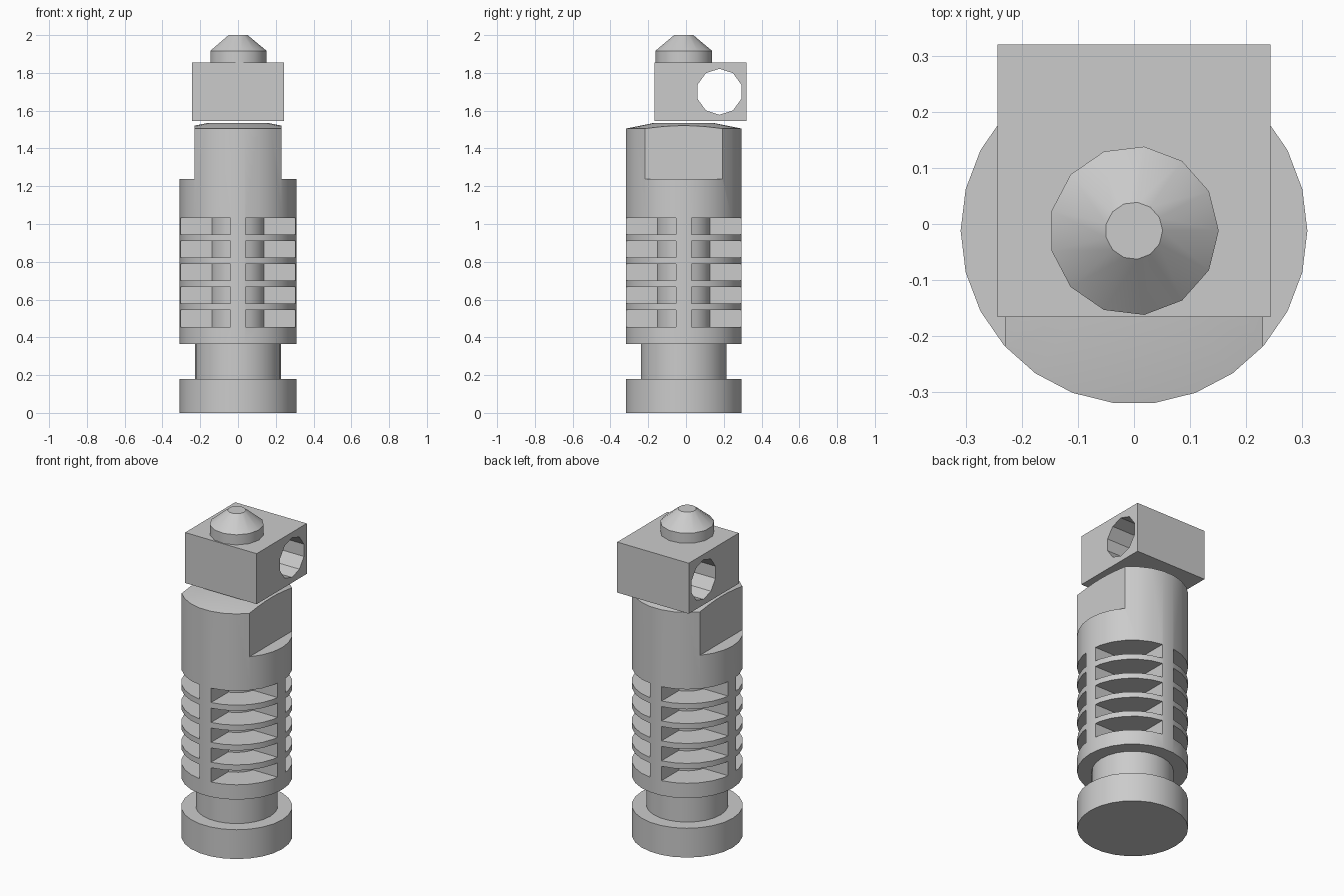
import bpy, bmesh, math

if "Cube" in bpy.data.objects:
    bpy.data.objects.remove(bpy.data.objects["Cube"])

AXIS_Y = -0.012          # the round parts share this axis
R = 0.309

grey = bpy.data.materials.new("plain grey")
grey.diffuse_color = (0.6, 0.6, 0.6, 1)
grey.use_nodes = True
grey.node_tree.nodes["Principled BSDF"].inputs["Base Color"].default_value = grey.diffuse_color


def make(name, bm):
    bmesh.ops.recalc_face_normals(bm, faces=bm.faces)
    me = bpy.data.meshes.new(name)
    bm.to_mesh(me)
    bm.free()
    me.materials.append(grey)
    ob = bpy.data.objects.new(name, me)
    bpy.context.collection.objects.link(ob)
    return ob


def lathe(bm, profile, sides):
    rings = []
    for r, z in profile:
        rings.append([bm.verts.new((r * math.cos(2 * math.pi * i / sides),
                                    AXIS_Y + r * math.sin(2 * math.pi * i / sides), z))
                      for i in range(sides)])
    for a, b in zip(rings, rings[1:]):
        for i in range(sides):
            j = (i + 1) % sides
            bm.faces.new((a[i], a[j], b[j], b[i]))
    bm.faces.new(rings[0][::-1])
    bm.faces.new(rings[-1])


def prism(bm, pts, lo, hi, place):
    """Extrude a 2D outline; place(u, v, w) maps it to 3D."""
    a = [bm.verts.new(place(u, v, lo)) for u, v in pts]
    b = [bm.verts.new(place(u, v, hi)) for u, v in pts]
    n = len(pts)
    for i in range(n):
        j = (i + 1) % n
        bm.faces.new((a[i], a[j], b[j], b[i]))
    bm.faces.new(a[::-1])
    bm.faces.new(b)


def cut(ob, cutter):
    cutter.hide_render = True
    mod = ob.modifiers.new("cut", 'BOOLEAN')
    mod.operation = 'DIFFERENCE'
    mod.solver = 'EXACT'
    mod.object = cutter
    bpy.context.view_layer.objects.active = ob
    bpy.ops.object.modifier_apply(modifier=mod.name)
    bpy.data.objects.remove(cutter)


def smooth(ob):
    bpy.ops.object.select_all(action='DESELECT')
    ob.select_set(True)
    bpy.context.view_layer.objects.active = ob
    bpy.ops.object.shade_smooth_by_angle(angle=math.radians(30))


# Cooling body: base flange, neck, finned barrel, shallow cone top
bm = bmesh.new()
lathe(bm, [(R, 0), (R, 0.18), (0.228, 0.18), (0.228, 0.365),
           (R, 0.365), (R, 1.505), (0.16, 1.535)], 26)
body = make("cooling_body", bm)

# Cutters: quarter slots around a round core, and two side flats
bm = bmesh.new()
rib, core = 0.04, 0.144
a0 = math.asin(rib / core)
arc = [(core * math.cos(t), core * math.sin(t))
       for t in [a0 + (math.pi / 2 - 2 * a0) * k / 5 for k in range(6)]]
slot = [(0.4, rib)] + arc + [(rib, 0.4), (0.4, 0.4)]
for level in range(5):
    z = 0.456 + 0.1222 * level
    for sx in (-1, 1):
        for sy in (-1, 1):
            prism(bm, slot, z, z + 0.088,
                  lambda u, v, w: (sx * u, AXIS_Y + sy * v, w))
for sx in (-1, 1):
    prism(bm, [(0.23, -0.4), (0.4, -0.4), (0.4, 0.4), (0.23, 0.4)], 1.238, 1.7,
          lambda u, v, w: (sx * u, v, w))
cut(body, make("body_cutter", bm))
smooth(body)

# Heater block with a cross hole
bm = bmesh.new()
prism(bm, [(-0.243, -0.166), (0.243, -0.166), (0.243, 0.32), (-0.243, 0.32)],
      1.545, 1.855, lambda u, v, w: (u, v, w))
block = make("heater_block", bm)
bm = bmesh.new()
hole = [(0.177 + 0.122 * math.sin(math.pi * i / 5),
         1.70 + 0.122 * math.cos(math.pi * i / 5)) for i in range(10)]
prism(bm, hole, -0.4, 0.4, lambda u, v, w: (w, u, v))
cut(block, make("hole_cutter", bm))

# Nozzle
bm = bmesh.new()
lathe(bm, [(0.151, 1.853), (0.151, 1.917), (0.051, 2.0)], 13)
smooth(make("nozzle", bm))
